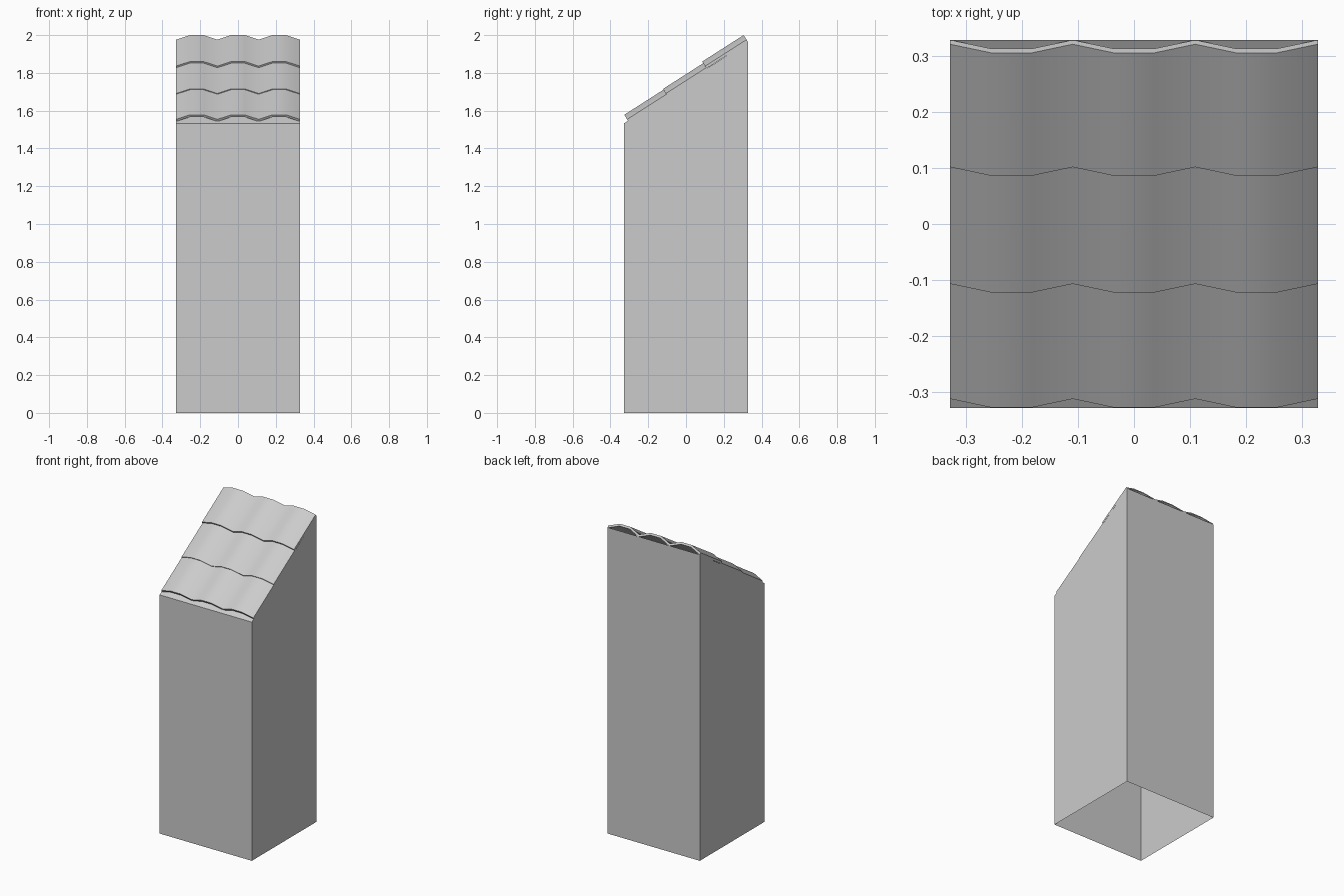
import bpy, bmesh, math
from mathutils import Vector

if "Cube" in bpy.data.objects:
    bpy.data.objects.remove(bpy.data.objects["Cube"])

HALF = 0.3275            # half width of the column
FRONT_Z, BACK_Z = 1.533, 1.966
PITCH = math.radians(32.6)
ALONG = Vector((0, math.cos(PITCH), math.sin(PITCH)))    # up the slope
NORMAL = Vector((0, -math.sin(PITCH), math.cos(PITCH)))  # out of the slope
LENGTH, WAVE, THICK = 0.26, 0.0285, 0.014


def finish(name, bm, smooth=False):
    bmesh.ops.recalc_face_normals(bm, faces=bm.faces)
    mesh = bpy.data.meshes.new(name)
    bm.to_mesh(mesh)
    bm.free()
    obj = bpy.data.objects.new(name, mesh)
    bpy.context.collection.objects.link(obj)
    if smooth:
        bpy.ops.object.select_all(action='DESELECT')
        obj.select_set(True)
        bpy.context.view_layer.objects.active = obj
        bpy.ops.object.shade_smooth_by_angle(angle=math.radians(45))
    return obj


# Column: box with a slanted top and an open underside
bm = bmesh.new()
bmesh.ops.create_cube(bm, size=1)
for v in bm.verts:
    top = v.co.z > 0
    v.co.x *= 2 * HALF
    v.co.y *= 2 * HALF
    v.co.z = 0 if not top else (BACK_Z if v.co.y > 0 else FRONT_Z)
bm.normal_update()
bottom = [f for f in bm.faces if f.normal.z < -0.9]
bmesh.ops.delete(bm, geom=bottom, context='FACES_ONLY')
finish("column", bm)


# Roof tiles: a wavy cross-section swept up the slope, three waves per row
def tile_row(name, y, z):
    step = 2 * HALF / 9
    profile = [(-HALF + i * step, -WAVE if i % 3 == 0 else 0) for i in range(10)]
    outline = profile + [(x, h - THICK) for x, h in reversed(profile)]
    start = Vector((0, y, z))
    bm = bmesh.new()
    ends = []
    for d in (0, LENGTH):
        ends.append([bm.verts.new(start + ALONG * d + NORMAL * h + Vector((x, 0, 0)))
                     for x, h in outline])
    n = len(outline)
    for i in range(n):
        j = (i + 1) % n
        bm.faces.new((ends[0][i], ends[0][j], ends[1][j], ends[1][i]))
    # End caps split into quads
    for ring in ends:
        for i in range(9):
            bm.faces.new((ring[i], ring[i + 1], ring[n - 2 - i], ring[n - 1 - i]))
    finish(name, bm, smooth=True)


for name, y, z in (("lower_tiles", -0.327, 1.578),
                   ("middle_tiles", -0.122, 1.715),
                   ("upper_tiles", 0.086, 1.860)):
    tile_row(name, y, z)
